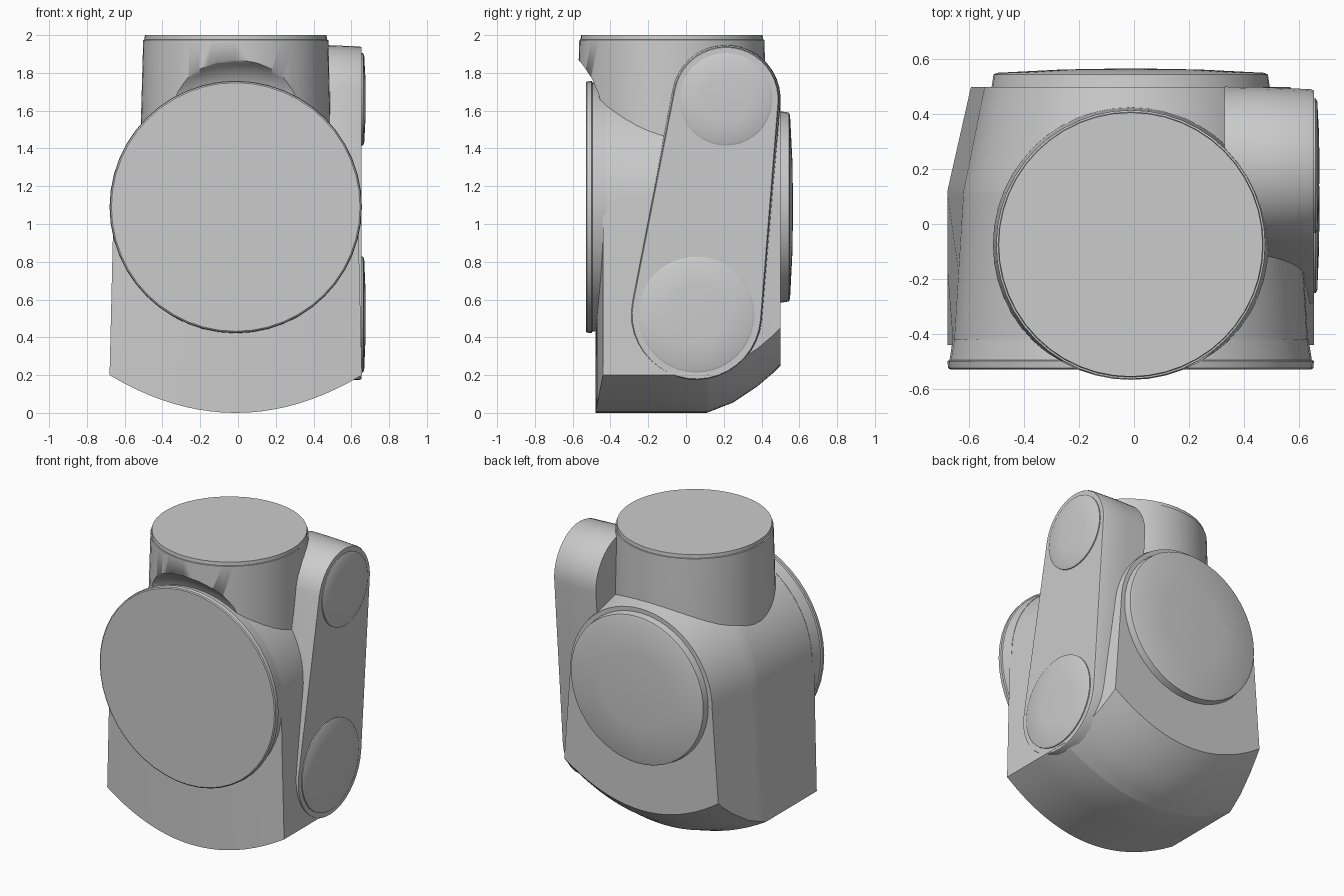
import bpy, bmesh, math
from mathutils import Vector

cube = bpy.data.objects.get("Cube")
if cube:
    bpy.data.objects.remove(cube, do_unlink=True)

grey = bpy.data.materials.new("light_grey")
grey.use_nodes = True
grey.diffuse_color = (0.6, 0.6, 0.6, 1)
grey.node_tree.nodes["Principled BSDF"].inputs["Base Color"].default_value = (0.6, 0.6, 0.6, 1)

CX = -0.012   # centre line of the housing
CZ = 1.09     # height of the main axis


def loft(name, rings):
    """Skin a list of equal-length closed rings and cap both ends."""
    bm = bmesh.new()
    loops = [[bm.verts.new(p) for p in ring] for ring in rings]
    n = len(loops[0])
    for a, b in zip(loops, loops[1:]):
        for i in range(n):
            j = (i + 1) % n
            bm.faces.new((a[i], a[j], b[j], b[i]))
    bm.faces.new(loops[0])
    bm.faces.new(loops[-1])
    bmesh.ops.recalc_face_normals(bm, faces=bm.faces)
    mesh = bpy.data.meshes.new(name)
    bm.to_mesh(mesh)
    bm.free()
    ob = bpy.data.objects.new(name, mesh)
    bpy.context.collection.objects.link(ob)
    mesh.materials.append(grey)
    bpy.ops.object.select_all(action='DESELECT')
    ob.select_set(True)
    bpy.context.view_layer.objects.active = ob
    bpy.ops.object.shade_smooth_by_angle(angle=math.radians(25))
    return ob


def turned(name, axis, centre, profile, sides=48):
    """Turn (radius, position) pairs about the x, y or z axis through centre."""
    def point(r, h, t):
        c, s = r * math.cos(t), r * math.sin(t)
        return Vector(centre) + Vector({'X': (h, c, s), 'Y': (c, h, s), 'Z': (c, s, h)}[axis])
    return loft(name, [[point(r, h, 2 * math.pi * i / sides) for i in range(sides)]
                       for r, h in profile])


def lerp(table, y):
    for (a, va), (b, vb) in zip(table, table[1:]):
        if y <= b:
            return va + (vb - va) * (y - a) / (b - a)
    return table[-1][1]


# Main housing: rounded top, tapered sides, bowed bottom rising at the back
TOP_R = [(-0.46, 0.648), (0.12, 0.612), (0.5, 0.535)]
HALF_W = [(-0.46, 0.668), (0.12, 0.668), (0.5, 0.582)]
RISE = [(-0.46, 0), (0.11, 0), (0.25, 0.055), (0.38, 0.142), (0.46, 0.21), (0.5, 0.25)]


def housing_ring(y):
    r, w, g = lerp(TOP_R, y), lerp(HALF_W, y), lerp(RISE, y)
    arc = [math.pi * i / 32 for i in range(33)]
    ring = [(CX + r * math.cos(t), y, CZ + r * math.sin(t)) for t in arc]
    ring += [(CX + w * k / 10, y, g + 0.2 * (k / 10) ** 2) for k in range(-10, 11)]
    return ring


loft("housing", [housing_ring(y) for y in
                 (-0.44, -0.16, 0.11, 0.12, 0.18, 0.25, 0.32, 0.38, 0.42, 0.46, 0.5)])

# Slightly bowed apron under the front cap
apron = []
for k in range(-10, 11):
    t = k / 10
    y, low = -0.48 + 0.04 * t * t, 0.2 * t * t
    xl, xh = CX + 0.668 * t, CX + 0.63 * t
    apron.append([(xl, y, low), (xh, y, 0.9), (xh, -0.42, 0.9), (xl, -0.42, low)])
loft("front_apron", apron)

# Round caps on the front and back of the main axis
turned("front_cap", 'Y', (CX, 0, CZ),
       [(0.658, -0.53), (0.665, -0.525), (0.668, -0.5), (0.66, -0.495), (0.648, -0.42)])
turned("back_cap", 'Y', (CX, 0, CZ),
       [(0.51, 0.48), (0.505, 0.51), (0.5, 0.545), (0.485, 0.551), (0.25, 0.563), (0.02, 0.567)])

# Upright collar with a flat lid, undercut to clear the front cap
collar = turned("top_collar", 'Z', (CX, -0.075, 0),
                [(0.502, 1.2), (0.502, 1.55), (0.49, 1.975), (0.483, 1.976), (0.481, 2.0)])
cutter = turned("collar_cutter", 'Y', (CX, 0, CZ),
                [(0.8, -0.75), (0.785, -0.58), (0.765, -0.545), (0.73, -0.5),
                 (0.68, -0.465), (0.6, -0.435)])
cutter.hide_render = True
cutter.hide_viewport = True
cut = collar.modifiers.new("undercut", 'BOOLEAN')
cut.operation = 'DIFFERENCE'
cut.solver = 'EXACT'
cut.object = cutter

# Side arm: hull of a small upper hub and a larger lower hub
UP, LOW = Vector((0.212, 1.66)), Vector((0.055, 0.52))
R_UP, R_LOW = 0.275, 0.34


def arm_ring(x, grow):
    d = UP - LOW
    base = math.atan2(d.y, d.x)
    phi = math.acos((R_LOW - R_UP) / d.length)
    ring = []
    for c, r, a, b in ((UP, R_UP, -phi, phi), (LOW, R_LOW, phi, 2 * math.pi - phi)):
        for i in range(21):
            t = base + a + (b - a) * i / 20
            ring.append((x, c.x + (r + grow) * math.cos(t), c.y + (r + grow) * math.sin(t)))
    return ring


loft("side_arm", [arm_ring(0.33, 0.014), arm_ring(0.47, 0.012),
                  arm_ring(0.645, 0.005), arm_ring(0.655, 0)])

# Domed covers on both arm hubs
for name, c, r in (("upper_hub_cover", UP, 0.245), ("lower_hub_cover", LOW, 0.307)):
    turned(name, 'X', (0, c.x, c.y),
           [(r, 0.64), (r, 0.662), (r - 0.012, 0.668), (r * 0.5, 0.674), (0.01, 0.676)], 40)
